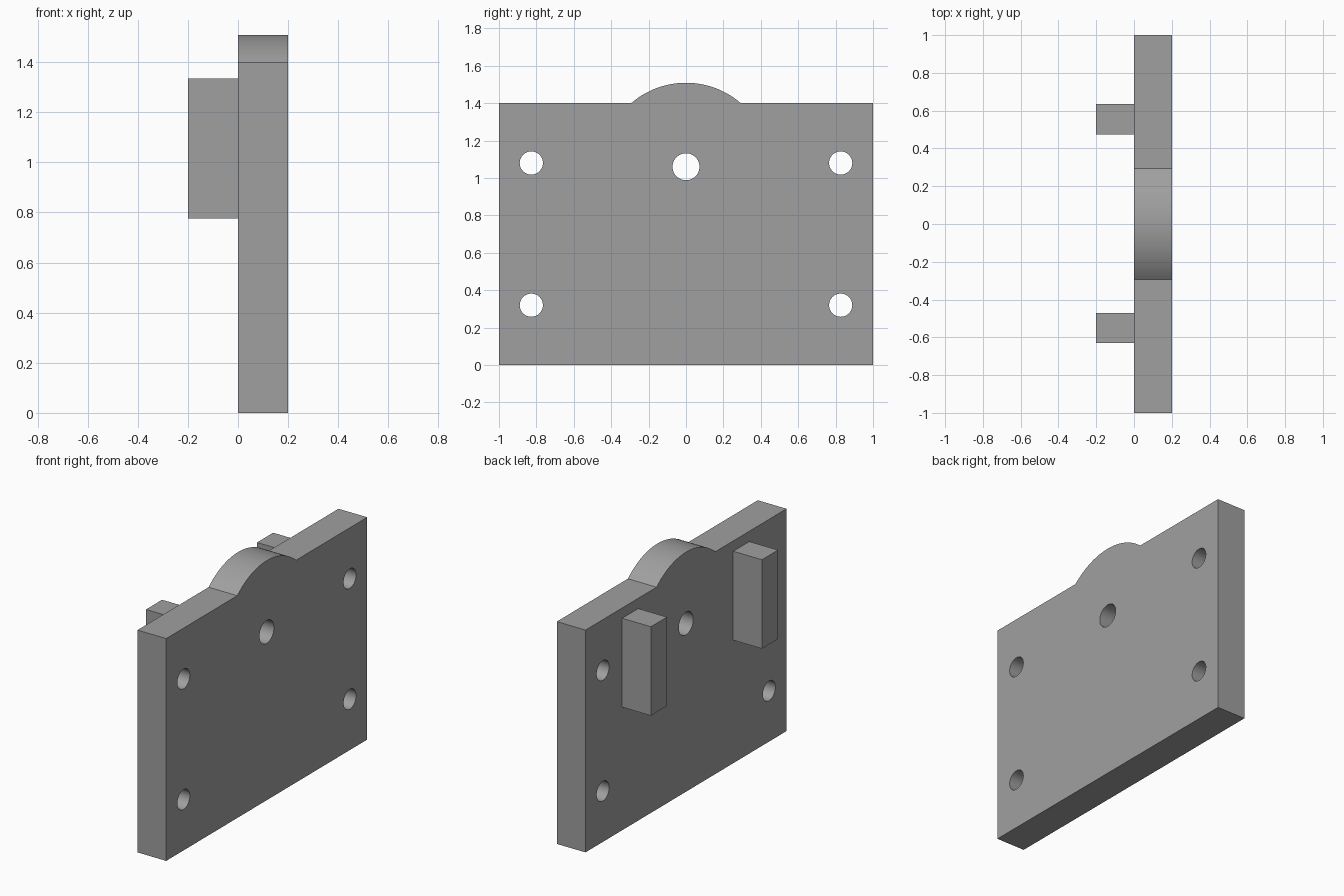
import bpy, bmesh, math
from mathutils import Matrix

if "Cube" in bpy.data.objects:
    bpy.data.objects.remove(bpy.data.objects["Cube"])

grey = bpy.data.materials.new("plain grey")
grey.diffuse_color = (0.35, 0.35, 0.35, 1)
grey.use_nodes = True
grey.node_tree.nodes["Principled BSDF"].inputs["Base Color"].default_value = grey.diffuse_color


def make(name, bm):
    bmesh.ops.recalc_face_normals(bm, faces=bm.faces)
    me = bpy.data.meshes.new(name)
    bm.to_mesh(me)
    bm.free()
    me.materials.append(grey)
    ob = bpy.data.objects.new(name, me)
    bpy.context.collection.objects.link(ob)
    return ob


# Plate outline: rectangle with a circular crown centred on the middle hole
THICK, TOP, HUB_Z, CROWN_R = 0.2, 1.4, 1.06, 0.449
half = math.acos((TOP - HUB_Z) / CROWN_R)
outline = [(-1, TOP), (-1, 0), (1, 0), (1, TOP)]
for i in range(41):
    a = half * (1 - i / 20)
    outline.append((CROWN_R * math.sin(a), HUB_Z + CROWN_R * math.cos(a)))

bm = bmesh.new()
face = bm.faces.new([bm.verts.new((0, y, z)) for y, z in outline])
ext = bmesh.ops.extrude_face_region(bm, geom=[face])
bmesh.ops.translate(bm, vec=(THICK, 0, 0),
                    verts=[v for v in ext["geom"] if isinstance(v, bmesh.types.BMVert)])
plate = make("plate", bm)

# Centre hole and four corner holes
holes = [(0, HUB_Z, 0.072)] + [(s * 0.827, z, 0.062) for s in (-1, 1) for z in (0.32, 1.08)]
bm = bmesh.new()
for y, z, r in holes:
    bmesh.ops.create_cone(bm, cap_ends=True, segments=48, radius1=r, radius2=r, depth=0.4,
                          matrix=Matrix.Translation((THICK / 2, y, z)) @ Matrix.Rotation(math.pi / 2, 4, 'Y'))
cutter = make("hole_cutter", bm)
cutter.hide_render = True
cutter.hide_set(True)
mod = plate.modifiers.new("holes", 'BOOLEAN')
mod.operation, mod.solver, mod.object = 'DIFFERENCE', 'EXACT', cutter
bpy.context.view_layer.objects.active = plate
plate.select_set(True)
bpy.ops.object.modifier_apply(modifier=mod.name)
bpy.data.objects.remove(cutter)
bpy.ops.object.shade_smooth_by_angle(angle=math.radians(30))

# Two upright blocks on the back face
for side, y in (("left", 0.555), ("right", -0.55)):
    bm = bmesh.new()
    bmesh.ops.create_cube(bm, size=1, matrix=Matrix.Translation((-0.1, y, 1.055))
                          @ Matrix.Diagonal((0.2, 0.16, 0.56, 1)))
    make(side + "_block", bm)
